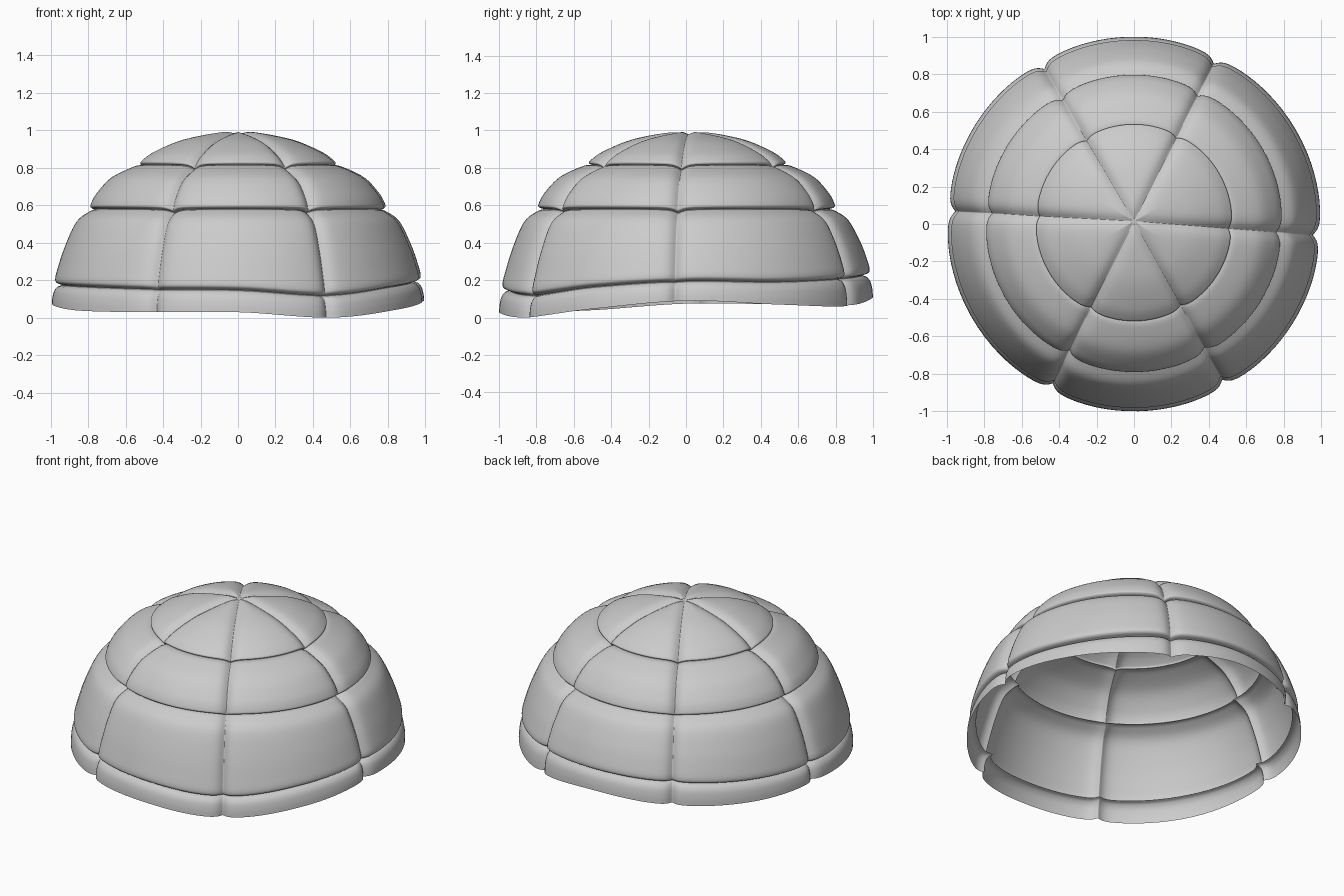
import bpy
import bmesh
from math import radians, degrees, cos, sin, exp, hypot, tau

cube = bpy.data.objects.get("Cube")
if cube:
    bpy.data.objects.remove(cube, do_unlink=True)

# Dome profile (radius, height) from crown to rim; tucked points are ring seams
PROFILE = [
    (0, 1.0), (0.1, 0.998), (0.3, 0.958), (0.45, 0.895), (0.517, 0.848),
    (0.525, 0.831), (0.515, 0.822), (0.56, 0.815), (0.68, 0.757),
    (0.76, 0.672), (0.792, 0.612), (0.787, 0.594), (0.765, 0.585),
    (0.797, 0.575), (0.868, 0.52), (0.93, 0.39), (0.97, 0.27),
    (0.982, 0.217), (0.973, 0.196), (0.945, 0.185), (0.968, 0.175),
    (0.987, 0.15), (0.997, 0.11), (1.0, 0.07)]
SEAM_Z, RIM_Z, FIXED_Z = 0.185, 0.07, 0.6
# Heights of the wavy lowest seam and rim, every 30 degrees from +x
SEAM_WAVE = [0.2, 0.195, 0.212, 0.232, 0.22, 0.2, 0.182, 0.17, 0.158, 0.152, 0.125, 0.17]
RIM_WAVE = [0.095, 0.075, 0.067, 0.115, 0.09, 0.078, 0.08, 0.045, 0.035, 0.035, 0.006, 0.052]
# Directions of the six panel seams
SEAMS = [-3.5, 63.5, 120, 176, 243, 299.5]
STEPS, HALF = 6, 15


def spline(a, b, c, d, t):
    """Catmull-Rom blend between b and c."""
    return b + 0.5 * t * (c - a + t * (2*a - 5*b + 4*c - d + t * (3*(b - c) + d - a)))


def wave(table, angle):
    """Periodic smooth lookup of a height table."""
    n = len(table)
    u = (angle % tau) / tau * n
    i = int(u)
    return spline(*(table[(i + k) % n] for k in (-1, 0, 1, 2)), u - i)


def smooth_profile():
    last = len(PROFILE) - 1
    points = []
    for i in range(last):
        quad = [PROFILE[min(max(i + k, 0), last)] for k in (-1, 0, 1, 2)]
        if i == 0:
            quad[0] = (-PROFILE[1][0], PROFILE[1][1])
        for s in range(STEPS):
            points.append(tuple(spline(*(p[c] for p in quad), s / STEPS) for c in (0, 1)))
    return points + [PROFILE[last]]


def panel_angles():
    """Angles packed towards the seams, each with its distance to the nearest seam."""
    result = []
    for i, start in enumerate(SEAMS):
        end = SEAMS[i + 1] if i + 1 < len(SEAMS) else SEAMS[0] + 360
        half = radians(end - start) / 2
        for k in range(2 * HALF):
            t = k / HALF
            near = half * (min(t, 2 - t) ** 1.8)
            angle = radians(start) + (near if t <= 1 else 2 * half - near)
            result.append((angle, near))
    return result


def shell_point(r, z, angle, near):
    # Follow the wavy lowest seam and rim
    seam, rim = wave(SEAM_WAVE, angle), wave(RIM_WAVE, angle)
    if z < SEAM_Z:
        h = seam + (z - SEAM_Z) * (seam - rim) / (SEAM_Z - RIM_Z)
    else:
        w = max(0, (FIXED_Z - z) / (FIXED_Z - SEAM_Z))
        h = z + (seam - SEAM_Z) * w * w * (3 - 2 * w)
    # Pull the surface in along the panel seams
    d = r * near
    dent = 0.026 * exp(-(d / 0.028) ** 1.3) * (0.6 + 0.4 * min(1, r / 0.5))
    dent += 0.018 * r * exp(-d / 0.09)
    length = hypot(r, z - 0.1)
    r2 = r - dent * r / length
    h -= dent * max(0, z - 0.1) / length
    return (r2 * cos(angle), r2 * sin(angle) + 0.015 * (1 - r), h)


# Quilted dome shell
bm = bmesh.new()
angles = panel_angles()
rows = [[bm.verts.new(shell_point(r, z, a, near)) for a, near in angles]
        for r, z in smooth_profile()]
for upper, lower in zip(rows, rows[1:]):
    for j in range(len(angles)):
        k = (j + 1) % len(angles)
        bm.faces.new((upper[j], lower[j], lower[k], upper[k]))
bmesh.ops.remove_doubles(bm, verts=rows[0], dist=1e-5)

# Stand it on the ground
low = min(v.co.z for v in bm.verts)
bmesh.ops.translate(bm, verts=bm.verts, vec=(0, 0, -low))
for face in bm.faces:
    face.smooth = True
mesh = bpy.data.meshes.new("quilted_dome")
bm.to_mesh(mesh)
bm.free()
dome = bpy.data.objects.new("quilted_dome", mesh)
bpy.context.collection.objects.link(dome)

# Plain grey
grey = bpy.data.materials.new("light_grey")
grey.use_nodes = True
colour = (0.6, 0.6, 0.6, 1)
grey.diffuse_color = colour
grey.node_tree.nodes["Principled BSDF"].inputs["Base Color"].default_value = colour
mesh.materials.append(grey)
